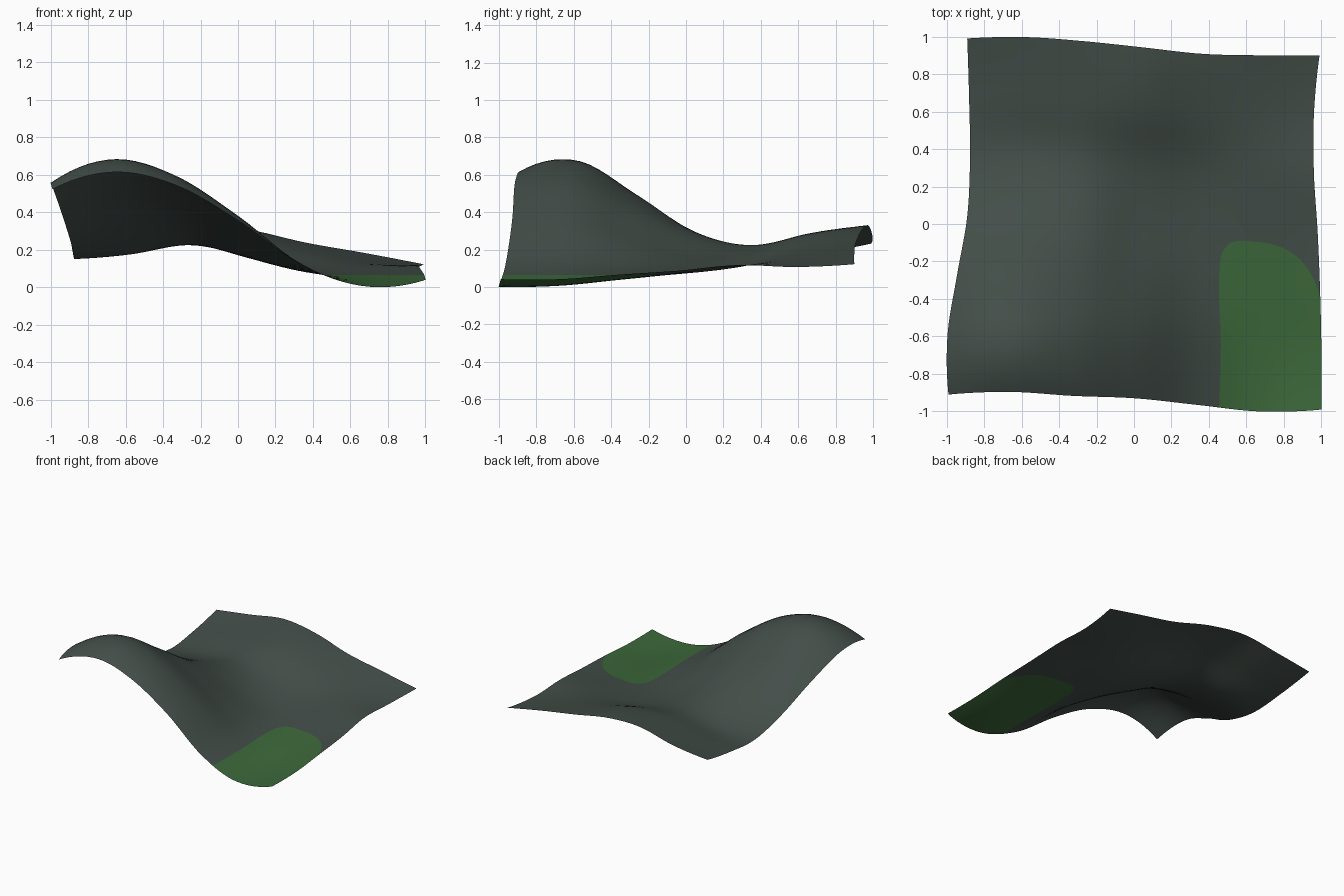
import bpy, bmesh

if "Cube" in bpy.data.objects:
    bpy.data.objects.remove(bpy.data.objects["Cube"])

N = 40            # grid cells per side
GRASS_Z = 0.065   # everything below this height is green

# Control heights: rows front to back, columns left to right
HEIGHTS = [
    [.520, .612, .540, .350, .118, .004, .040],
    [.545, .673, .585, .370, .122, .010, .040],
    [.405, .492, .430, .255, .092, .036, .064],
    [.230, .285, .285, .165, .079, .068, .085],
    [.150, .175, .222, .170, .108, .108, .115],
    [.175, .215, .277, .270, .190, .140, .105],
    [.230, .270, .327, .305, .235, .180, .120],
]
# Wavy outline, sampled evenly along each side
LEFT = [-.99, -.995, -.945, -.89, -.875, -.88, -.89]
RIGHT = [1.0, 1.0, .993, .98, .96, .96, .99]
FRONT = [-.91, -.896, -.917, -.93, -.965, -1.0, -.99]
BACK = [.99, .997, .975, .942, .908, .90, .90]


def spline(vals, t):
    """Catmull-Rom through evenly spaced values, t in 0..1."""
    p = ([3 * vals[0] - 3 * vals[1] + vals[2]] + vals
         + [3 * vals[-1] - 3 * vals[-2] + vals[-3]])
    s = t * (len(vals) - 1)
    i = min(int(s), len(vals) - 2)
    f = s - i
    a, b, c, d = p[i:i + 4]
    return b + .5 * f * (c - a + f * (2 * a - 5 * b + 4 * c - d
                                      + f * (3 * (b - c) + d - a)))


def material(name, rgb):
    m = bpy.data.materials.new(name)
    m.diffuse_color = (*rgb, 1)
    m.use_nodes = True
    m.node_tree.nodes["Principled BSDF"].inputs["Base Color"].default_value = m.diffuse_color
    return m


# Terrain sheet
bm = bmesh.new()
grid = []
for j in range(N + 1):
    v = j / N
    row = []
    for i in range(N + 1):
        u = i / N
        x = spline(LEFT, v) * (1 - u) + spline(RIGHT, v) * u
        y = spline(FRONT, u) * (1 - v) + spline(BACK, u) * v
        z = spline([spline(r, u) for r in HEIGHTS], v)
        row.append(bm.verts.new((x, y, z)))
    grid.append(row)
for j in range(N):
    for i in range(N):
        bm.faces.new((grid[j][i], grid[j][i + 1],
                      grid[j + 1][i + 1], grid[j + 1][i]))

# Stand on z = 0
low = min(v.co.z for v in bm.verts)
for v in bm.verts:
    v.co.z -= low

# Cut along the grass height and colour the hollow green
bmesh.ops.bisect_plane(bm, geom=bm.verts[:] + bm.edges[:] + bm.faces[:],
                       plane_co=(0, 0, GRASS_Z), plane_no=(0, 0, 1))
for f in bm.faces:
    f.smooth = True
    f.material_index = int(f.calc_center_median().z < GRASS_Z)

mesh = bpy.data.meshes.new("terrain")
bm.to_mesh(mesh)
bm.free()
mesh.materials.append(material("grey_rock", (.056, .076, .066)))
mesh.materials.append(material("grass_green", (.046, .140, .043)))
bpy.context.collection.objects.link(bpy.data.objects.new("terrain", mesh))
